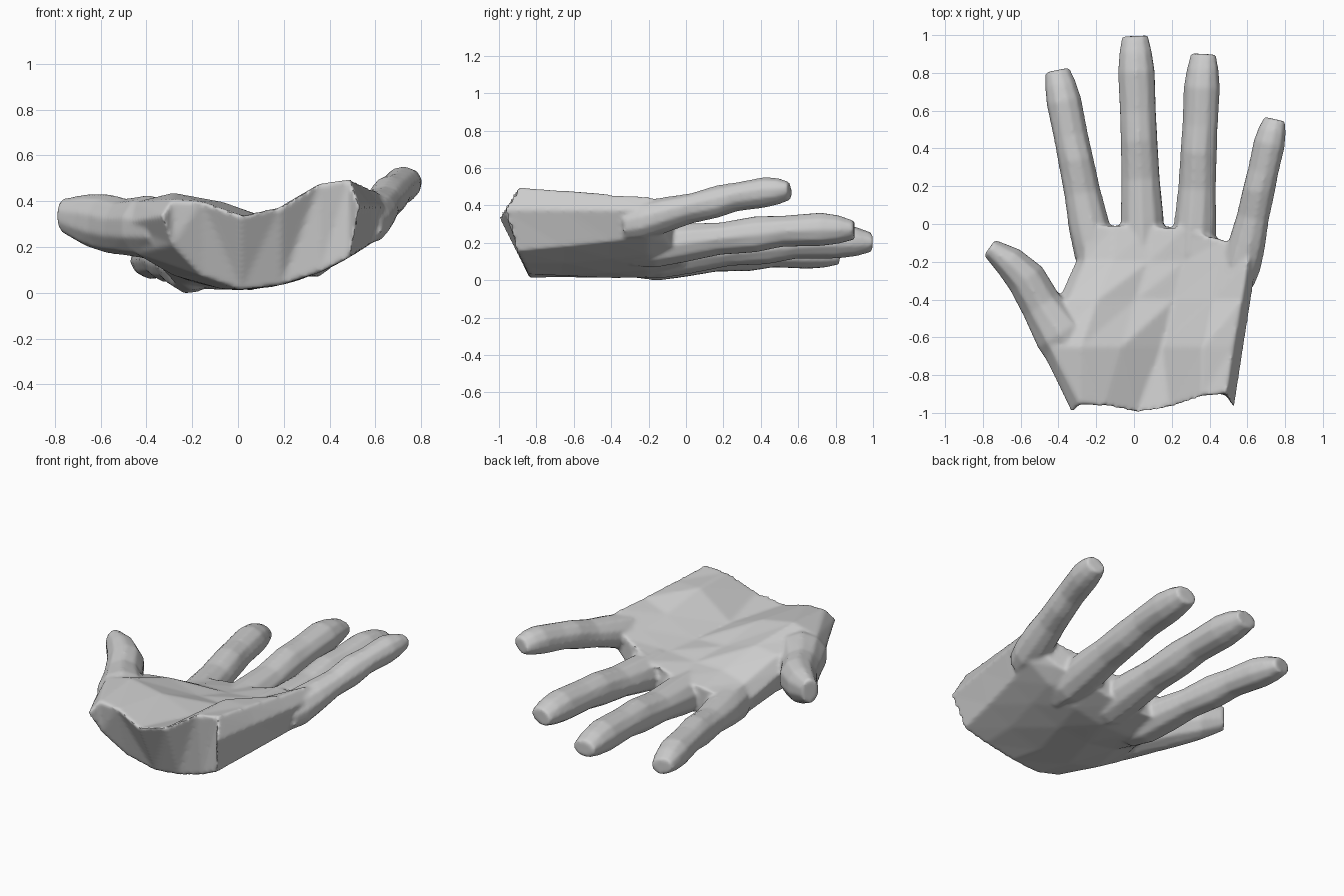
import bpy, bmesh, math
from mathutils import Vector

if "Cube" in bpy.data.objects:
    bpy.data.objects.remove(bpy.data.objects["Cube"])


def loft(name, rings):
    """Closed skin through a series of rings with equal point counts."""
    bm = bmesh.new()
    loops = [[bm.verts.new(p) for p in ring] for ring in rings]
    n = len(loops[0])
    for a, b in zip(loops, loops[1:]):
        for i in range(n):
            j = (i + 1) % n
            bm.faces.new((a[i], a[j], b[j], b[i]))
    bm.faces.new(loops[0])
    bm.faces.new(loops[-1])
    bmesh.ops.triangulate(bm, faces=[f for f in bm.faces if len(f.verts) > 4])
    bmesh.ops.recalc_face_normals(bm, faces=bm.faces)
    mesh = bpy.data.meshes.new(name)
    bm.to_mesh(mesh)
    bm.free()
    obj = bpy.data.objects.new(name, mesh)
    bpy.context.collection.objects.link(obj)
    return obj


def digit(name, stations, roll=0, sides=10):
    """Tube along (centre, half width, half height) stations, rolled in degrees."""
    roll = math.radians(roll)
    rings = []
    for i, (c, w, h) in enumerate(stations):
        t = stations[min(i + 1, len(stations) - 1)][0] - stations[max(i - 1, 0)][0]
        side = Vector((t.y, -t.x, 0)).normalized()
        ring = []
        for k in range(sides):
            ang = 2 * math.pi * (k + 0.5) / sides
            u, v = w * math.cos(ang) * 1.04, h * math.sin(ang)
            ring.append(c + side * (u * math.cos(roll) - v * math.sin(roll))
                        + Vector((0, 0, u * math.sin(roll) + v * math.cos(roll))))
        rings.append(ring)
    return loft(name, rings)


# Cupped palm: y, left x, right x, left edge z, thumb-side curl, top heights
FRACTIONS = (0.05, 0.2, 0.4, 0.6, 0.8, 0.95)
SECTIONS = [
    (-1.00, -.33, .53, .36, 2.4, (.43, .42, .36, .40, .50, .52)),
    (-0.65, -.50, .58, .33, 0.8, (.42, .46, .42, .34, .50, .50)),
    (-0.40, -.40, .62, .29, 0.9, (.37, .39, .33, .32, .42, .48)),
    (-0.20, -.31, .65, .16, 0.2, (.25, .29, .29, .31, .39, .47)),
    (-0.01, -.30, .66, .15, 0.0, (.23, .25, .26, .31, .37, .45)),
]
palm_rings = []
for n, (y, xl, xr, zl, curl, top) in enumerate(SECTIONS):
    last = n == len(SECTIONS) - 1
    xs = [xl + (xr - xl) * f for f in FRACTIONS]
    # the back of the hand is a parabola, steeper on the thumb side
    under = [(x, .035 + (.05 if last else 0) + (curl if x < 0 else .6) * x * x) for x in xs]
    pts = [(xl, zl), *zip(xs, top), (xr, .4), *reversed(under)]
    ring = []
    for x, z in pts:
        yy = y
        if n == 0:      # slanted wrist end
            yy += (.36 - z) * .5 if z < .36 else (z - .36) * .63
        elif last:      # finger line falls back to the little finger
            yy -= max(0, x - .25) * .35
        ring.append(Vector((x, yy, z)))
    palm_rings.append(ring)
hand = loft("hand", palm_rings)

# Four fingers share one jointed profile: position, half width, half height
PROFILE = [(0, .09, .10), (.11, .108, .12), (.24, .11, .107), (.4, .098, .088), (.56, .094, .1),
           (.68, .092, .085), (.85, .094, .092), (.93, .083, .078), (1, .066, .05)]
FINGERS = [   # root, tip, thickness
    ("index_finger", (-.185, -.27, .13), (-.405, .815, .155), .97),
    ("middle_finger", (.055, -.27, .145), (.005, .995, .225), 1.03),
    ("ring_finger", (.31, -.29, .195), (.368, .90, .29), 1),
    ("little_finger", (.55, -.32, .325), (.745, .555, .50), .89),
]
digits = []
for i, (name, root, tip, size) in enumerate(FINGERS):
    root, tip = Vector(root), Vector(tip)
    stations = []
    for t, w, h in PROFILE:
        arch = Vector((0, 0, .025 * math.sin(math.pi * t * t)))
        stations.append((root.lerp(tip, t) + arch, w * size, h * size))
    digits.append(digit(name, stations, roll=14 * i - 12))

# Thumb
THUMB = [((-.29, -.74, .30), .13, .11), ((-.39, -.58, .31), .14, .14),
         ((-.49, -.43, .31), .11, .125), ((-.57, -.29, .325), .105, .13),
         ((-.66, -.20, .34), .085, .115), ((-.765, -.125, .36), .05, .075)]
digits.append(digit("thumb", [(Vector(c), w, h) for c, w, h in THUMB]))

# Fuse everything into one skin with softened webs
bpy.ops.object.select_all(action='DESELECT')
for obj in digits + [hand]:
    obj.select_set(True)
bpy.context.view_layer.objects.active = hand
bpy.ops.object.join()
remesh = hand.modifiers.new("fuse", 'REMESH')
remesh.mode = 'VOXEL'
remesh.voxel_size = .012
soften = hand.modifiers.new("soften", 'SMOOTH')
soften.factor = .5
soften.iterations = 4
for mod in (remesh, soften):
    bpy.ops.object.modifier_apply(modifier=mod.name)

# Rest on the ground and shade smoothly
low = min(v.co.z for v in hand.data.vertices)
for v in hand.data.vertices:
    v.co.z -= low
bpy.ops.object.shade_smooth_by_angle(angle=math.radians(55))
